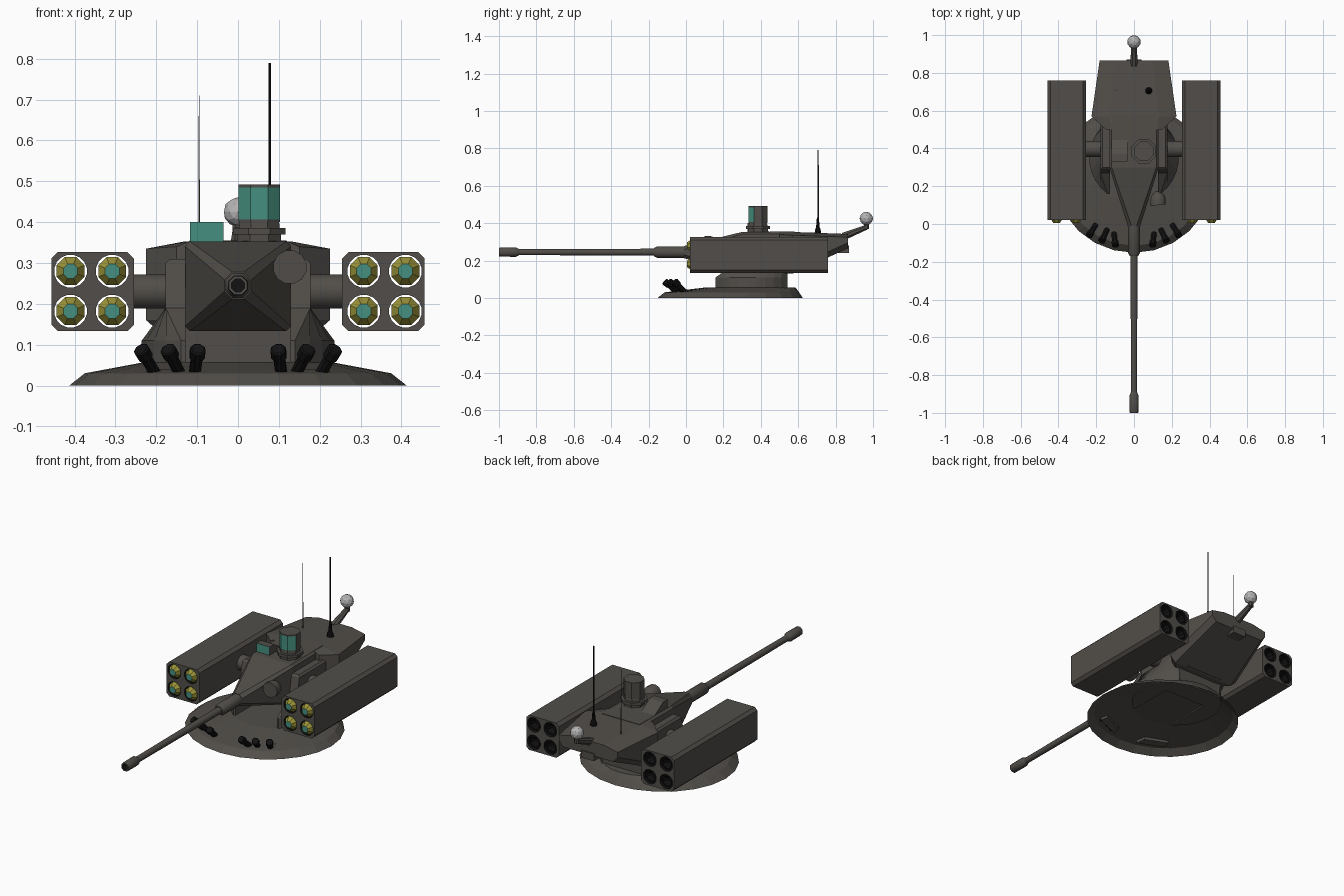
import bpy, bmesh, math
from mathutils import Vector

if "Cube" in bpy.data.objects:
    bpy.data.objects.remove(bpy.data.objects["Cube"])


def material(name, rgb):
    m = bpy.data.materials.new(name)
    m.diffuse_color = (*rgb, 1)
    m.use_nodes = True
    m.node_tree.nodes["Principled BSDF"].inputs["Base Color"].default_value = m.diffuse_color
    return m


GREY = material("dark grey armour", (0.083, 0.076, 0.067))
BLACK = material("black", (0.006, 0.006, 0.006))
TEAL = material("teal glass", (0.06, 0.28, 0.215))
YELLOW = material("yellow ring", (0.32, 0.29, 0.04))
LIGHT = material("light grey", (0.45, 0.45, 0.45))


def loft(name, rings, mat, extra=None, rule=None, smooth=0, bottom=True):
    """Skin matching rings of points and cap the ends; rule picks faces for the extra colour."""
    bm = bmesh.new()
    loops = [[bm.verts.new(p) for p in r] for r in rings]
    n = len(loops[0])
    for a, b in zip(loops, loops[1:]):
        for i in range(n):
            j = (i + 1) % n
            bm.faces.new((a[i], a[j], b[j], b[i]))
    base = bm.faces.new(loops[0])
    bm.faces.new(loops[-1])
    bmesh.ops.recalc_face_normals(bm, faces=bm.faces)
    if not bottom:
        bmesh.ops.delete(bm, geom=[base], context='FACES_ONLY')
    me = bpy.data.meshes.new(name)
    me.materials.append(mat)
    if extra:
        me.materials.append(extra)
        bm.normal_update()
        for f in bm.faces:
            if rule(f):
                f.material_index = 1
    bm.to_mesh(me)
    bm.free()
    ob = bpy.data.objects.new(name, me)
    bpy.context.collection.objects.link(ob)
    if smooth:
        bpy.ops.object.select_all(action='DESELECT')
        ob.select_set(True)
        bpy.context.view_layer.objects.active = ob
        bpy.ops.object.shade_smooth_by_angle(angle=math.radians(smooth))
    return ob


def tube(name, stations, mat, n=8, **kw):
    """Round part through (point, radius) stations, turned half a step so flats face out."""
    d = (Vector(stations[-1][0]) - Vector(stations[0][0])).normalized()
    q = d.to_track_quat('Z', 'Y')
    rings = []
    for p, r in stations:
        rings.append([Vector(p) + q @ Vector((r * math.cos(t), r * math.sin(t), 0))
                      for t in [(i + 0.5) * 2 * math.pi / n for i in range(n)]])
    return loft(name, rings, mat, **kw)


def box(name, x, y, z, mat, **kw):
    ring = [(x[0], y[0]), (x[1], y[0]), (x[1], y[1]), (x[0], y[1])]
    return loft(name, [[(a, b, h) for a, b in ring] for h in z], mat, **kw)


# base skirt: stepped oval dome, open underneath
N = 24
loft("base_skirt", [[(rx * math.cos(i * 2 * math.pi / N),
                      (y0 + y1) / 2 + (y1 - y0) / 2 * math.sin(i * 2 * math.pi / N), z) for i in range(N)]
                    for rx, y0, y1, z in [(.413, -.152, .625, 0), (.375, -.115, .605, .03),
                                          (.23, .11, .585, .057)]], GREY, bottom=False)

# gun housing: pyramid nose running into a chamfered box


def housing(y, w, zb, zt, c):
    return [(-w, y, zb + c), (-w + c, y, zb), (w - c, y, zb), (w, y, zb + c),
            (w, y, zt - c), (w - c, y, zt), (-w + c, y, zt), (-w, y, zt - c)]


loft("gun_housing", [housing(-.01, .033, .212, .278, .019), housing(.30, .13, .133, .353, .012),
                     housing(.58, .13, .133, .355, .012)], GREY)
box("turret_ring_rear", (-.135, .135), (.42, .54), (.05, .15), GREY)

# rear bustle


def bustle(y, w, zb, ze, zt, inner):
    return [(-w * .85, y, zb), (w * .85, y, zb), (w, y, zb + .03), (w, y, ze),
            (inner, y, zt), (-inner, y, zt), (-w, y, ze), (-w, y, zb + .03)]


loft("rear_bustle", [bustle(.50, .15, .13, .34, .353, .12), bustle(.57, .225, .13, .335, .353, .13),
                     bustle(.865, .182, .265, .325, .342, .10)], GREY)
box("rear_bustle_box", (-.04, .04), (.79, .872), (.24, .28), GREY)

# cannon
tube("gun_sleeve", [((0, 0, .245), .033), ((0, -.155, .245), .033), ((0, -.17, .245), .024)], GREY, smooth=50)
tube("gun_barrel", [((0, -.16, .245), .02), ((0, -.91, .245), .017)], GREY, smooth=50)
tube("muzzle", [((0, -.89, .245), .017), ((0, -.91, .245), .027), ((0, -.995, .245), .026), ((0, -1, .245), .024),
                ((0, -1, .245), .017), ((0, -.96, .245), .017)], GREY,
     extra=BLACK, rule=lambda f: f.calc_center_median().y < -.93
     and max(math.hypot(v.co.x, v.co.z - .245) for v in f.verts) < .018, smooth=50)

# domed side sight beside the gun
tube("side_sight", [((.127, .10, .29), .042), ((.127, .13, .29), .042), ((.126, .15, .29), .036),
                    ((.123, .165, .29), .022), ((.12, .172, .29), .008)], GREY, 12, smooth=40)

for s, side in ((-1, "left"), (1, "right")):
    # yoke: half of a slotted round ring narrowing upwards into a cheek
    arc = [math.radians(a) for a in range(-54, 55, 12)]

    def yoke(z, xo, y0, y1, r=0):
        pts = [(s * .128, y0, z), (s * .128, y1, z)]
        for a in reversed(arc):
            if r:
                pts.append((s * max(.13, r * math.cos(a)), .35 + r * math.sin(a), z))
            else:
                pts.append((s * xo, y0 + (y1 - y0) * (math.sin(a) / math.sin(arc[-1]) + 1) / 2, z))
        return pts
    loft(side + "_yoke", [yoke(.05, 0, .16, .54, .237), yoke(.11, 0, .16, .54, .237),
                          yoke(.19, .177, .27, .55), yoke(.30, .177, .29, .55),
                          yoke(.31, .167, .30, .55)], GREY)
    tube(side + "_pod_arm", [((s * .12, .397, .23), .043), ((s * .265, .397, .23), .043)], GREY, 12, smooth=40)

    # missile pod with four open tubes
    c = .016
    oct_ = [(.255 + c, .133), (.457 - c, .133), (.457, .133 + c), (.457, .327 - c),
            (.457 - c, .327), (.255 + c, .327), (.255, .327 - c), (.255, .133 + c)]
    pod = loft(side + "_missile_pod", [[(s * x, y, z) for x, z in oct_] for y in (.022, .76)],
               GREY, extra=BLACK, rule=lambda f: False)
    for x in (.308, .41):
        for z in (.182, .28):
            p = lambda y: (s * x, y, z)
            cut = tube("tube_cutter", [(p(-.05), .0405), (p(.85), .0405)], GREY, 16,
                       extra=BLACK, rule=lambda f: True)
            cut.hide_render = True
            m = pod.modifiers.new("tube", 'BOOLEAN')
            m.operation, m.solver, m.object = 'DIFFERENCE', 'EXACT', cut
            bpy.context.view_layer.objects.active = pod
            bpy.ops.object.modifier_apply(modifier=m.name)
            bpy.data.objects.remove(cut)
            tube(side + "_missile_body", [(p(.05), .037), (p(.70), .037), (p(.71), .022), (p(.75), .035),
                                          (p(.75), .028), (p(.72), .015)], BLACK)
            tube(side + "_missile_nose", [(p(.052), .037), (p(.03), .037), (p(.006), .019)], YELLOW,
                 extra=TEAL, rule=lambda f: f.calc_center_median().y < .01)

    # smoke launchers on a thin plate
    loft(side + "_launcher_plate", [[(s * x, y, z + h) for x, y, z in
                                     [(.075, -.07, .028), (.09, -.02, .034), (.21, .03, .034), (.225, -.005, .028)]]
                                    for h in (-.009, .006)], GREY)
    for b, t in (((.106, -.05, .03), (.098, -.115, .09)), ((.143, -.03, .03), (.172, -.092, .09)),
                 ((.203, -.005, .03), (.238, -.062, .09))):
        b, t = Vector((s * b[0], *b[1:])), Vector((s * t[0], *t[1:]))
        tube(side + "_launcher_tube", [(b, .015), (b.lerp(t, .75), .015)], BLACK)
        tube(side + "_launcher_cap", [(b.lerp(t, .63), .017), (b.lerp(t, .7), .02),
                                      (b.lerp(t, .96), .02), (t, .016)], BLACK)

# commander sight: base, glazed octagon, cap
tube("sight_base", [((.052, .385, .35), .058), ((.052, .385, .37), .058),
                    ((.052, .385, .37), .07), ((.052, .385, .386), .07)], GREY)
tube("sight_neck", [((.052, .385, .38), .055), ((.052, .385, .405), .052)], GREY)
tube("sight_head", [((.052, .385, .40), .055), ((.052, .385, .406), .055),
                    ((.052, .385, .485), .055), ((.052, .385, .492), .055)], GREY,
     extra=TEAL, rule=lambda f: f.normal.y < -.2 and .41 < f.calc_center_median().z < .48)
# gunner sight: wedge sloping down to the rear
loft("gunner_sight", [[(x, .33, .345), (x, .33, .40), (x, .37, .40), (x, .46, .345)] for x in (-.118, -.035)],
     GREY, extra=TEAL, rule=lambda f: f.normal.y < -.5)

# antennas
tube("thick_antenna", [((.078, .705, .34), .02), ((.078, .705, .365), .016), ((.078, .705, .38), .01),
                       ((.078, .705, .42), .007), ((.078, .705, .43), .0035), ((.078, .705, .79), .003)], BLACK)
tube("thin_antenna", [((-.095, .71, .335), .008), ((-.095, .71, .35), .006), ((-.095, .71, .352), .0018),
                      ((-.095, .71, .71), .0012)], GREY, 6)

# rear sensor ball on its bent arm
tube("sensor_arm", [((0, .84, .328), .022), ((0, .965, .378), .014)], GREY)
tube("sensor_post", [((0, .965, .368), .014), ((0, .965, .40), .014)], GREY)
bpy.ops.mesh.primitive_ico_sphere_add(subdivisions=2, radius=.036, location=(0, .964, .425))
ball = bpy.context.object
ball.name = "sensor_ball"
ball.data.materials.append(LIGHT)
